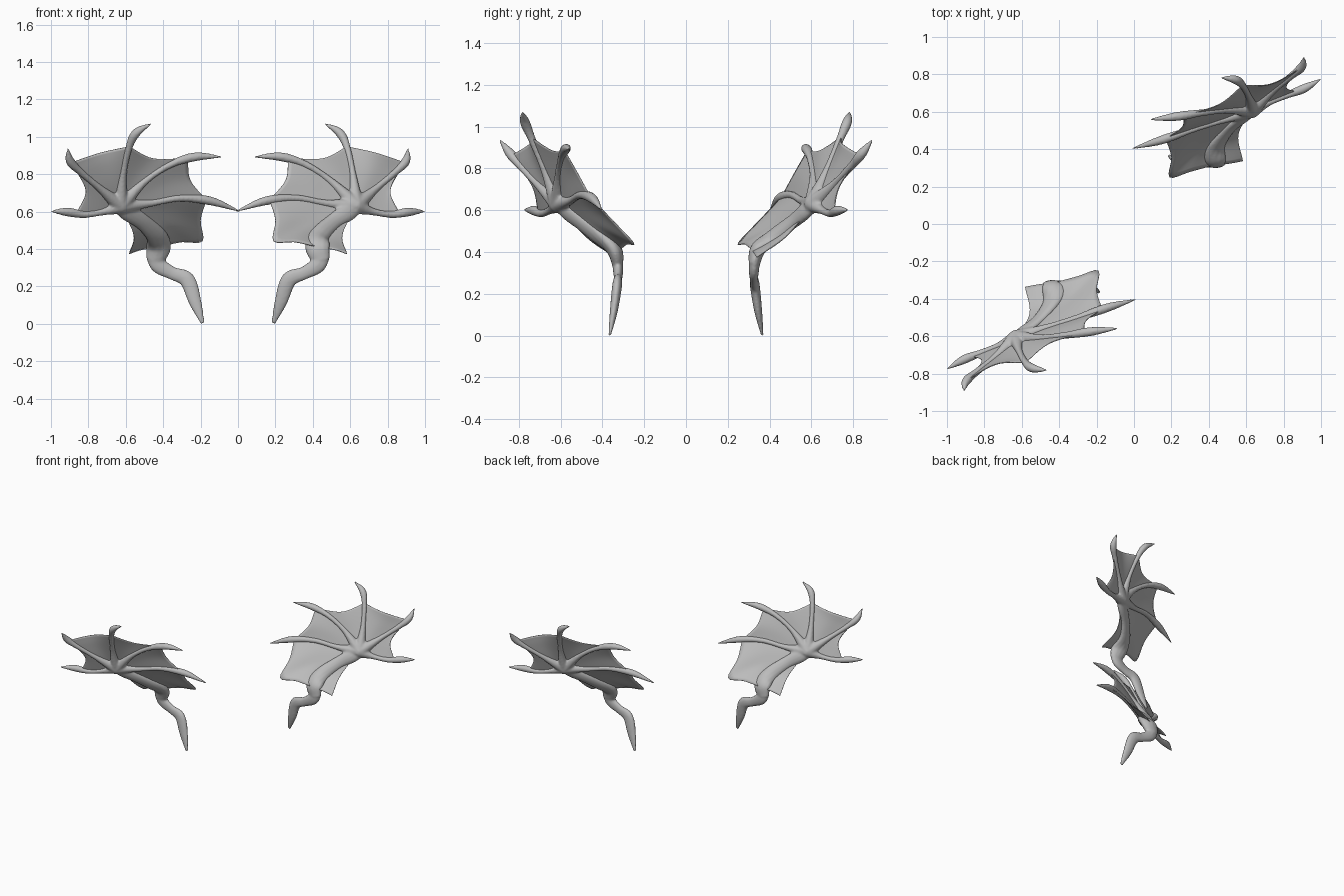
import bpy, bmesh, math
from mathutils import Vector

cube = bpy.data.objects.get("Cube")
if cube:
    bpy.data.objects.remove(cube)


def material(name, value):
    mat = bpy.data.materials.new(name)
    mat.use_nodes = True
    colour = (value, value, value, 1)
    mat.diffuse_color = colour
    mat.node_tree.nodes["Principled BSDF"].inputs["Base Color"].default_value = colour
    return mat


GREY = material("stone grey", 0.5)


def curve_at(points, t):
    """Catmull-Rom sample of tuples of any length, t from 0 to 1."""
    pts = [Vector(p) for p in points]
    f = min(max(t, 0), 1) * (len(pts) - 1)
    i = min(int(f), len(pts) - 2)
    u = f - i
    b, c = pts[i], pts[i + 1]
    a = pts[i - 1] if i else b * 2 - c
    d = pts[i + 2] if i + 2 < len(pts) else c * 2 - b
    return (b * 2 + (c - a) * u + (a * 2 - b * 5 + c * 4 - d) * u ** 2
            + (b * 3 - a - c * 3 + d) * u ** 3) / 2


def place_pair(name, bm):
    """One mesh used by both wings; the second is turned half way round z."""
    bmesh.ops.recalc_face_normals(bm, faces=bm.faces)
    for face in bm.faces:
        face.smooth = True
    mesh = bpy.data.meshes.new(name)
    bm.to_mesh(mesh)
    bm.free()
    mesh.materials.append(GREY)
    pair = []
    for side, angle in (("right", 0), ("left", math.pi)):
        obj = bpy.data.objects.new(f"{side}_{name}", mesh)
        bpy.context.collection.objects.link(obj)
        obj.rotation_euler.z = angle
        pair.append(obj)
    return pair


def tube(bm, path, radii, squash=1.0, steps=32, sides=12):
    """Tapered tube; squash flattens its section across the wing."""
    rings = []
    for i in range(steps + 1):
        t = i / steps
        centre = curve_at(path, t)
        tangent = (curve_at(path, t + 0.02) - curve_at(path, t - 0.02)).normalized()
        out = tangent.cross(Vector((0, 1, 0))).normalized()
        depth = tangent.cross(out) * squash
        radius = max(curve_at([(r, 0) for r in radii], t).x, 0.002)
        rings.append([bm.verts.new(centre + radius * (out * math.cos(a) + depth * math.sin(a)))
                      for a in (math.tau * k / sides for k in range(sides))])
    for r0, r1 in zip(rings, rings[1:]):
        for k in range(sides):
            n = (k + 1) % sides
            bm.faces.new((r0[k], r0[n], r1[n], r1[k]))
    bm.faces.new(rings[0])
    bm.faces.new(rings[-1])


def web(name, ray_a, end_a, ray_b, end_b, *rim, n=16):
    """Skin between two rays, its free edge drawn through the rim points."""
    bm = bmesh.new()
    tip_a, tip_b = curve_at(ray_a, end_a), curve_at(ray_b, end_b)
    edge = [tip_a, *rim, tip_b]
    grid = []
    for i in range(n + 1):
        t = 0.02 + 0.98 * i / n
        a, b = curve_at(ray_a, t * end_a), curve_at(ray_b, t * end_b)
        row = []
        for k in range(n + 1):
            u = k / n
            pull = curve_at(edge, u) - tip_a.lerp(tip_b, u)
            row.append(bm.verts.new(a.lerp(b, u) + pull * t * t))
        grid.append(row)
    for r0, r1 in zip(grid, grid[1:]):
        for k in range(n):
            bm.faces.new((r0[k], r0[k + 1], r1[k + 1], r1[k]))
    for obj in place_pair(name, bm):
        mod = obj.modifiers.new("thickness", "SOLIDIFY")
        mod.thickness, mod.offset = 0.004, 0


HUB = (-0.63, -0.61, 0.63)
bones = bmesh.new()

# Five clawed fingers fanning out from the wrist
outer = [HUB, (-0.72, -0.65, 0.6), (-0.82, -0.69, 0.585), (-0.91, -0.725, 0.598), (-1.0, -0.775, 0.602)]
upper_outer = [HUB, (-0.74, -0.71, 0.725), (-0.84, -0.79, 0.81), (-0.897, -0.84, 0.87), (-0.91, -0.892, 0.937)]
top = [HUB, (-0.615, -0.675, 0.79), (-0.585, -0.735, 0.935), (-0.545, -0.77, 1.02), (-0.465, -0.783, 1.07)]
upper_inner = [HUB, (-0.5, -0.61, 0.76), (-0.365, -0.595, 0.85), (-0.23, -0.575, 0.893), (-0.085, -0.558, 0.893)]
inner = [HUB, (-0.47, -0.555, 0.645), (-0.31, -0.505, 0.672), (-0.15, -0.45, 0.658), (0.01, -0.403, 0.602)]
for finger in (outer, upper_outer, top, upper_inner, inner):
    tube(bones, finger, (0.045, 0.02, 0.019, 0.024, 0.005))

# Forearm widening into a flat elbow, then the bent shoulder bone
forearm = [(-0.645, -0.62, 0.64), (-0.59, -0.575, 0.6), (-0.51, -0.51, 0.545),
           (-0.44, -0.42, 0.475), (-0.425, -0.345, 0.415), (-0.445, -0.325, 0.335)]
tube(bones, forearm, (0.04, 0.05, 0.045, 0.055, 0.068, 0.048), squash=0.55)
shoulder = [(-0.45, -0.33, 0.38), (-0.425, -0.325, 0.315), (-0.35, -0.325, 0.27), (-0.272, -0.33, 0.235),
            (-0.23, -0.345, 0.12), (-0.188, -0.365, 0.002)]
tube(bones, shoulder, (0.045, 0.045, 0.036, 0.043, 0.035, 0.012), squash=0.55)

# Fuse the bones so that they flow into one another at the wrist
for bone in place_pair("wing_bones", bones):
    fuse = bone.modifiers.new("fuse", "REMESH")
    fuse.mode, fuse.voxel_size, fuse.use_smooth_shade = "VOXEL", 0.007, True
    soften = bone.modifiers.new("soften", "SMOOTH")
    soften.factor, soften.iterations = 0.5, 5

# Skin panels
arm_ray = [HUB, (-0.51, -0.51, 0.55), (-0.43, -0.42, 0.475), (-0.41, -0.31, 0.415)]
flap_ray = [HUB, (-0.558, -0.48, 0.475), (-0.582, -0.337, 0.374)]
web("outer_web", outer, 0.62, upper_outer, 0.72, (-0.815, -0.735, 0.715))
web("upper_outer_web", upper_outer, 0.72, top, 0.53, (-0.735, -0.75, 0.915))
web("upper_inner_web", top, 0.53, upper_inner, 0.68, (-0.455, -0.64, 0.885))
web("inner_web", upper_inner, 0.68, inner, 0.72, (-0.255, -0.515, 0.77))
web("trailing_web", inner, 0.72, arm_ray, 1,
    (-0.2, -0.355, 0.555), (-0.19, -0.25, 0.443), (-0.3, -0.28, 0.438))
web("elbow_flap", arm_ray, 1, flap_ray, 1, (-0.52, -0.325, 0.395))
